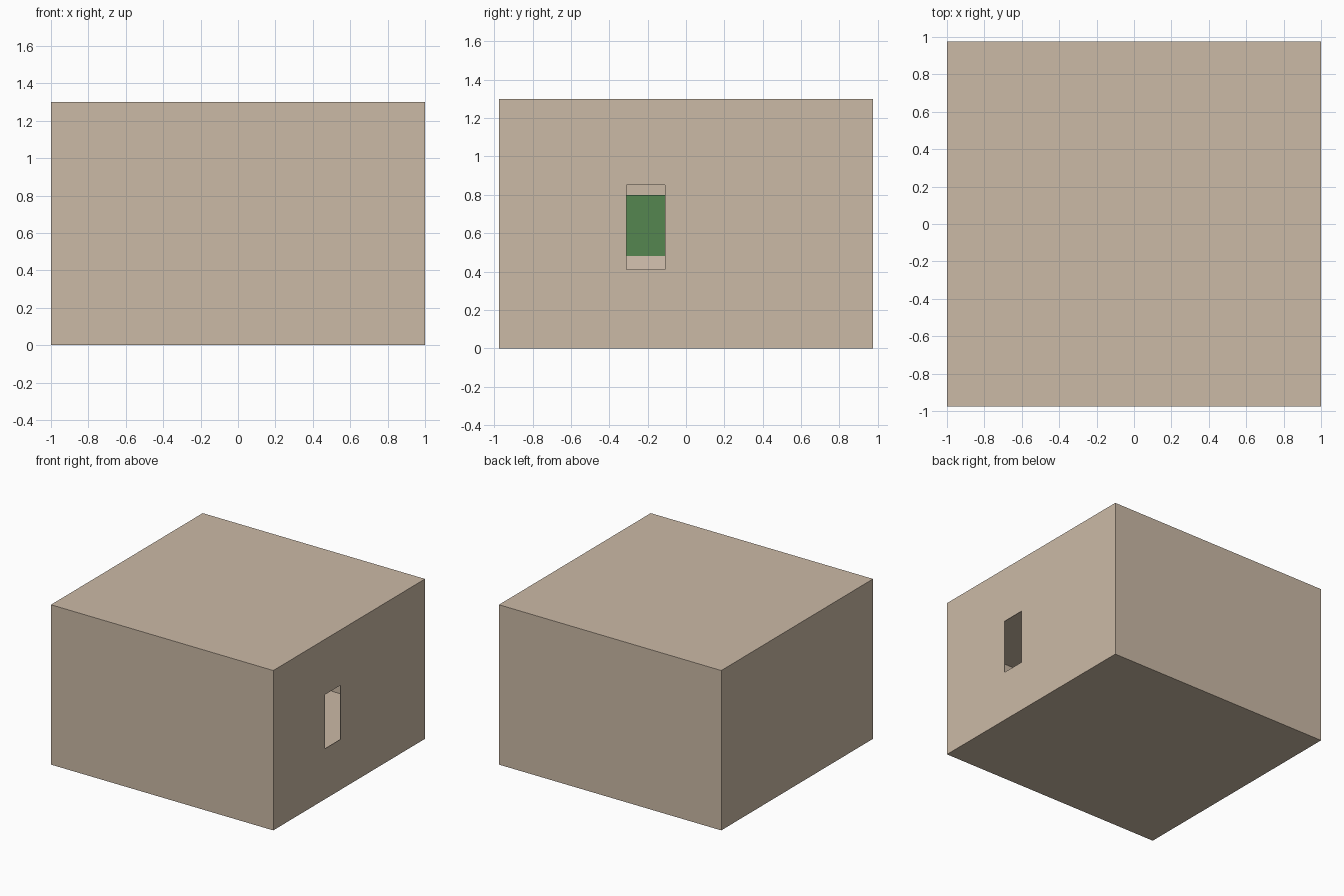
import bpy

if "Cube" in bpy.data.objects:
    bpy.data.objects.remove(bpy.data.objects["Cube"])


def material(name, rgb):
    m = bpy.data.materials.new(name)
    m.diffuse_color = (*rgb, 1.0)
    m.use_nodes = True
    m.node_tree.nodes["Principled BSDF"].inputs["Base Color"].default_value = m.diffuse_color
    return m


def box(name, lo, hi, mat):
    """Axis-aligned box between two corners."""
    bpy.ops.mesh.primitive_cube_add(size=1)
    ob = bpy.context.object
    ob.name = name
    size = [b - a for a, b in zip(lo, hi)]
    mid = [(a + b) / 2 for a, b in zip(lo, hi)]
    for v in ob.data.vertices:
        v.co = [c * s + m for c, s, m in zip(v.co, size, mid)]
    ob.data.materials.append(mat)
    return ob


def cut(target, cutter):
    mod = target.modifiers.new(cutter.name, 'BOOLEAN')
    mod.operation = 'DIFFERENCE'
    mod.solver = 'EXACT'
    mod.object = cutter
    bpy.context.view_layer.objects.active = target
    bpy.ops.object.modifier_apply(modifier=mod.name)
    bpy.data.objects.remove(cutter, do_unlink=True)


wall = material("wall_beige", (0.60, 0.49, 0.38))
green = material("panel_green", (0.09, 0.24, 0.08))
pale = material("ledge_pale", (0.67, 0.55, 0.44))

# Outer shell, hollowed into a thin-walled room
shell = box("room_shell", (-1, -0.975, 0), (1, 0.975, 1.3), wall)
cut(shell, box("room_cavity", (-0.995, -0.97, 0.165), (0.995, 0.97, 0.98), wall))

# Window in the right wall
cut(shell, box("window_cutter", (0.9, -0.31, 0.41), (1.1, -0.11, 0.85), wall))

# Inner partition with a green panel and a pale strip, seen through the window
box("partition", (0.32, -0.972, 0.16), (0.35, 0.30, 0.985), wall)
box("green_panel", (0.345, -0.60, 0.48), (0.36, 0.10, 0.80), green)
box("panel_base", (0.345, -0.60, 0.36), (0.36, 0.10, 0.48), pale)
